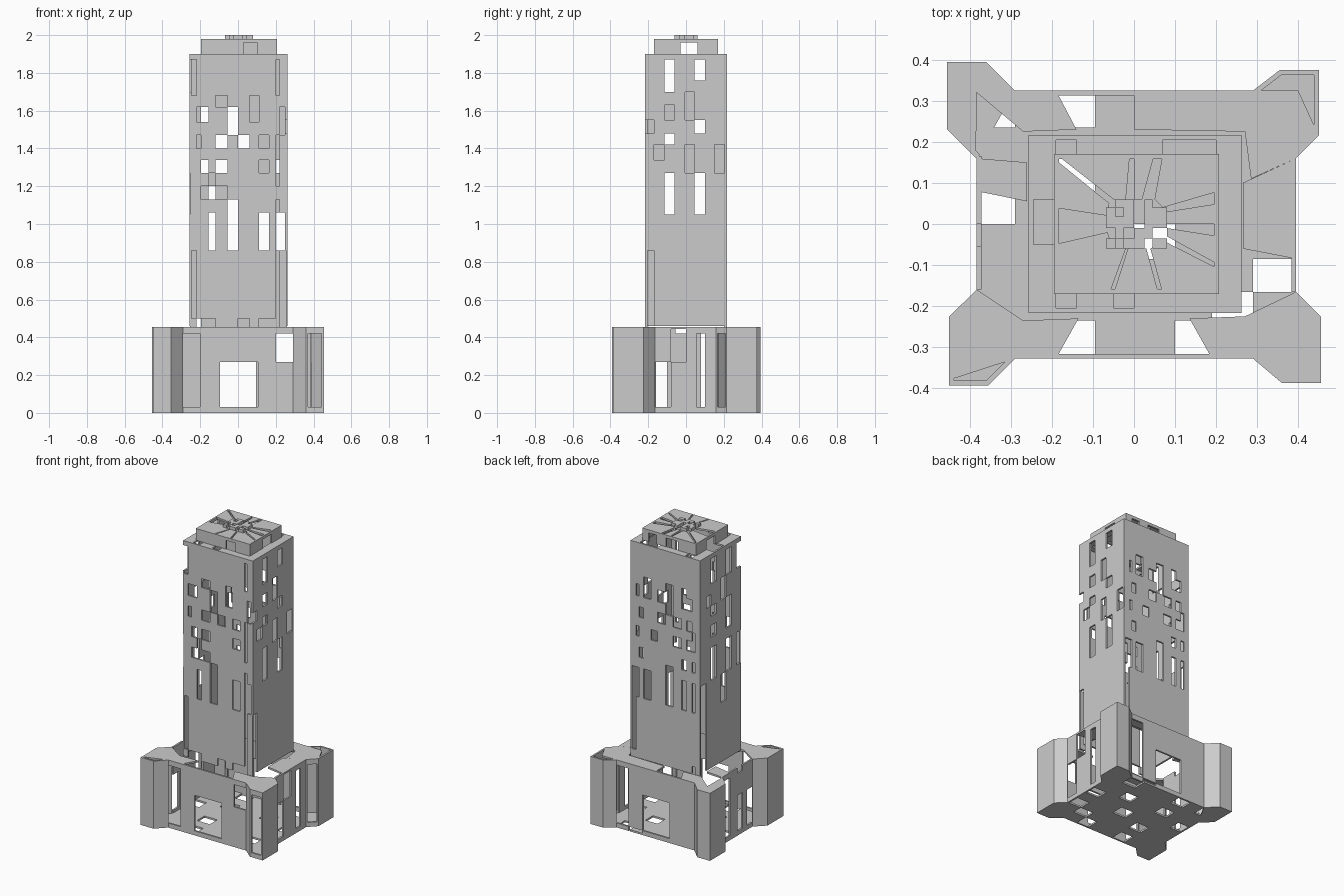
import bpy, bmesh
from mathutils import Vector as V


def finish(name, bm, thick, offset=-1):
    bmesh.ops.delete(bm, geom=[v for v in bm.verts if not v.link_faces], context='VERTS')
    me = bpy.data.meshes.new(name)
    bm.to_mesh(me)
    bm.free()
    ob = bpy.data.objects.new(name, me)
    bpy.context.collection.objects.link(ob)
    mod = ob.modifiers.new("thickness", 'SOLIDIFY')
    mod.thickness, mod.offset = thick, offset
    return ob


def panel(name, origin, u, v, us, vs, rows, thick=.012, offset=-1):
    """Thin plate on a grid of cuts; rows run downward, '#' is solid, '.' is open."""
    o, u, v = V(origin), V(u), V(v)
    bm = bmesh.new()
    g = [[bm.verts.new(o + u * a + v * b) for a in us] for b in vs]
    for r, row in enumerate(rows):
        for c, ch in enumerate(row):
            if ch == '#':
                bm.faces.new((g[r+1][c], g[r+1][c+1], g[r][c+1], g[r][c]))
    return finish(name, bm, thick, offset)


def plate(name, pts, z, thick=.012):
    bm = bmesh.new()
    f = bm.faces.new([bm.verts.new((x, y, z)) for x, y in pts])
    f.normal_update()
    if f.normal.z < 0:
        f.normal_flip()
    return finish(name, bm, thick)


X, Y, Z = (1, 0, 0), (0, 1, 0), (0, 0, 1)
NX, NY = (-1, 0, 0), (0, -1, 0)

# shaft walls
levels = [1.9, 1.87, 1.68, 1.62, 1.54, 1.47, 1.40, 1.34, 1.27, 1.20, 1.13, 1.06, .86, .5, .45]
wide = [-.255, -.22, -.195, -.155, -.12, -.055, 0, .06, .11, .165, .2, .22, .26]
panel("shaft_front", (0, -.217, 0), X, Z, wide, levels, [
    "############",
    ".#########.#",
    "####.##.####",
    "#..##.#.###.",
    "#####.#####.",
    "#.##.#.#.#.#",
    "##########.#",
    "##.#.###.#.#",
    "###.######.#",
    "##...#######",
    "#####.####.#",
    "###.#.##.#..",
    ".#########.#",
    "#...##.#...#"])
panel("shaft_back", (0, .217, 0), NX, Z, [-a for a in reversed(wide)], levels, [
    "############",
    "############",
    "###.##.#.###",
    "#.#.#..#..##",
    "######.#####",
    "##.##.#.#.##",
    "##########.#",
    "#.##.##.#..#",
    "############",
    "##.#####.#.#",
    "######.#####",
    "..#.##.#.#.#",
    ".###########",
    "##########.#"])
deep_z = [1.9, 1.87, 1.76, 1.70, 1.63, 1.55, 1.48, 1.42, 1.34, 1.27, 1.20, 1.05, .86, .46]
deep = [-.217, -.17, -.115, -.06, -.005, .045, .1, .15, .217]
panel("shaft_right", (.262, 0, 0), Y, Z, deep, deep_z, [
    "########",
    "##.##.##",
    "##.#####",
    "####.###",
    "##.#.###",
    ".####.##",
    "##.#####",
    "#.##.##.",
    "####.##.",
    "##.##.##",
    "##.##.##",
    "########",
    ".#######"])
panel("shaft_left", (-.257, 0, 0), NY, Z, [-a for a in reversed(deep)], deep_z, [
    "########",
    "##.##.#.",
    "##.##.#.",
    "####.###",
    "#.##.###",
    "##.##.##",
    "#####.##",
    "##.##.##",
    "########",
    "##.##.#.",
    "##.##.#.",
    ".###.###",
    ".#######"])

# shaft roof ledge around the cap
panel("shaft_roof", (0, 0, 1.9), X, Y, [-.255, -.19, -.14, -.05, 0, .07, .2, .26],
      [.217, .165, .06, -.05, -.165, -.217],
      ["#.###.#", "#.....#", "......#", "#.....#", "#.#.###"])

# cap: four side walls and a top cut into radial slabs
cap_x, cap_y, cap_z = [-.195, -.15, -.06, .03, .1, .16, .205], [-.17, -.1, -.03, .06, .17], [1.98, 1.96, 1.9]
panel("cap_front", (0, -.17, 0), X, Z, cap_x, cap_z, ["######", "###.##"])
panel("cap_back", (0, .17, 0), NX, Z, [-a for a in reversed(cap_x)], cap_z, ["######", "#.#.##"])
panel("cap_right", (.207, 0, 0), Y, Z, cap_y, cap_z, ["####", "##.#"])
panel("cap_left", (-.195, 0, 0), NY, Z, [-a for a in reversed(cap_y)], cap_z, ["####", "#.##"])
slabs = [
    [(-.19, .17), (-.01, .17), (-.02, .06), (-.05, .06)],
    [(.0, .17), (.05, .17), (.02, .06), (.0, .06)],
    [(.07, .17), (.207, .17), (.207, .08), (.07, .04), (.05, .06)],
    [(.207, .05), (.207, .0), (.08, .0), (.08, .03)],
    [(.207, -.03), (.207, -.1), (.08, -.03), (.08, -.01)],
    [(.207, -.11), (.207, -.17), (.07, -.17), (.04, -.06), (.07, -.04)],
    [(.06, -.17), (-.05, -.17), (-.015, -.06), (.03, -.06)],
    [(-.06, -.17), (-.195, -.17), (-.195, -.05), (-.065, -.02), (-.05, -.06), (-.02, -.06)],
    [(-.195, .04), (-.195, .16), (-.06, .05), (-.065, .02)]]
for i, s in enumerate(slabs):
    plate(f"cap_slab_{i}", s, 1.98)

# finial: small pierced box on the very top
f6 = [-.068, -.045, -.025, 0, .025, .045, .08]
panel("finial_top", (0, 0, 2), X, Y, f6, [.06, .04, .018, -.01, -.035, -.06],
      [".##.#.", "#.#.##", "###.##", ".#.##.", "#.##.#"], .02)

# base walls
base_z = [.455, .42, .27, .03, 0]
base_x = [-.29, -.2, -.095, .105, .2, .29]
panel("base_front", (0, -.328, 0), X, Z, base_x, base_z, ["#####", ".###.", ".#.##", "#####"])
panel("base_back", (0, .325, 0), NX, Z, base_x, base_z, ["#####", ".####", ".#.##", "#.###"])
side_y = [-.165, -.08, 0, .055, .1, .16]
panel("base_right", (.395, 0, 0), Y, Z, side_y, base_z, ["#.###", "#.#.#", ".##.#", "#####"])
panel("base_left", (-.383, 0, 0), NY, Z, side_y, base_z, ["##.##", ".####", ".#.#.", "#####"])

# flared corner buttresses, each a run of five points counter-clockwise
corners = {
    "front_left": ([(-.383, -.16), (-.45, -.225), (-.45, -.393), (-.355, -.393), (-.29, -.328)], "0000"),
    "front_right": ([(.29, -.328), (.36, -.387), (.455, -.387), (.455, -.225), (.395, -.165)], "0100"),
    "back_right": ([(.395, .16), (.45, .215), (.45, .375), (.355, .375), (.29, .325)], "1000"),
    "back_left": ([(-.29, .325), (-.36, .395), (-.455, .395), (-.455, .23), (-.383, .16)], "0000")}
for n, (pts, open_) in corners.items():
    for i in range(4):
        a, b = V((*pts[i], 0)), V((*pts[i + 1], 0))
        rows = ["###", "#.#", "###"] if open_[i] == "1" else ["###"] * 3
        panel(f"buttress_{n}_{i}", a, b - a, Z, [0, .12, .88, 1], [.455, .42, .03, 0], rows)
    plate(f"buttress_floor_{n}", pts, .012)

# base roof: buttress caps and ledges reaching in to the shaft
roofs = [
    [(-.29, -.328), (-.45, -.38), (-.45, -.225), (-.383, -.16), (-.27, -.235)],
    [(.29, -.328), (.36, -.387), (.455, -.387), (.455, -.225), (.395, -.165), (.27, -.225)],
    [(.29, .325), (.4, .325), (.45, .215), (.395, .16), (.285, .11), (.27, .225)],
    [(-.29, .325), (-.36, .395), (-.455, .395), (-.455, .23), (-.385, .16), (-.383, .32), (-.27, .225)],
    [(-.29, -.328), (-.19, -.328), (-.135, -.23), (-.27, -.235)],
    [(.19, -.328), (.29, -.328), (.27, -.225), (.135, -.23)],
    [(-.29, .325), (-.19, .325), (-.14, .23), (-.27, .225)],
    [(0, .325), (.29, .325), (.27, .225), (0, .23)],
    [(.395, .16), (.395, -.085), (.265, -.06), (.265, .1)],
    [(-.383, .16), (-.383, .08), (-.26, .055), (-.26, .15)]]
for i, r in enumerate(roofs):
    plate(f"base_roof_{i}", r, .455)

# pierced floor
panel("base_floor", (0, 0, 0), X, Y, [-.383, -.29, -.19, -.095, 0, .1, .19, .29, .395],
      [.325, .235, .16, .08, 0, -.085, -.165, -.235, -.328],
      [".#.###.#",
       "########",
       "##.##.##",
       ".######.",
       "####.###",
       "##.####.",
       "######.#",
       "##.##.##"], offset=1)
